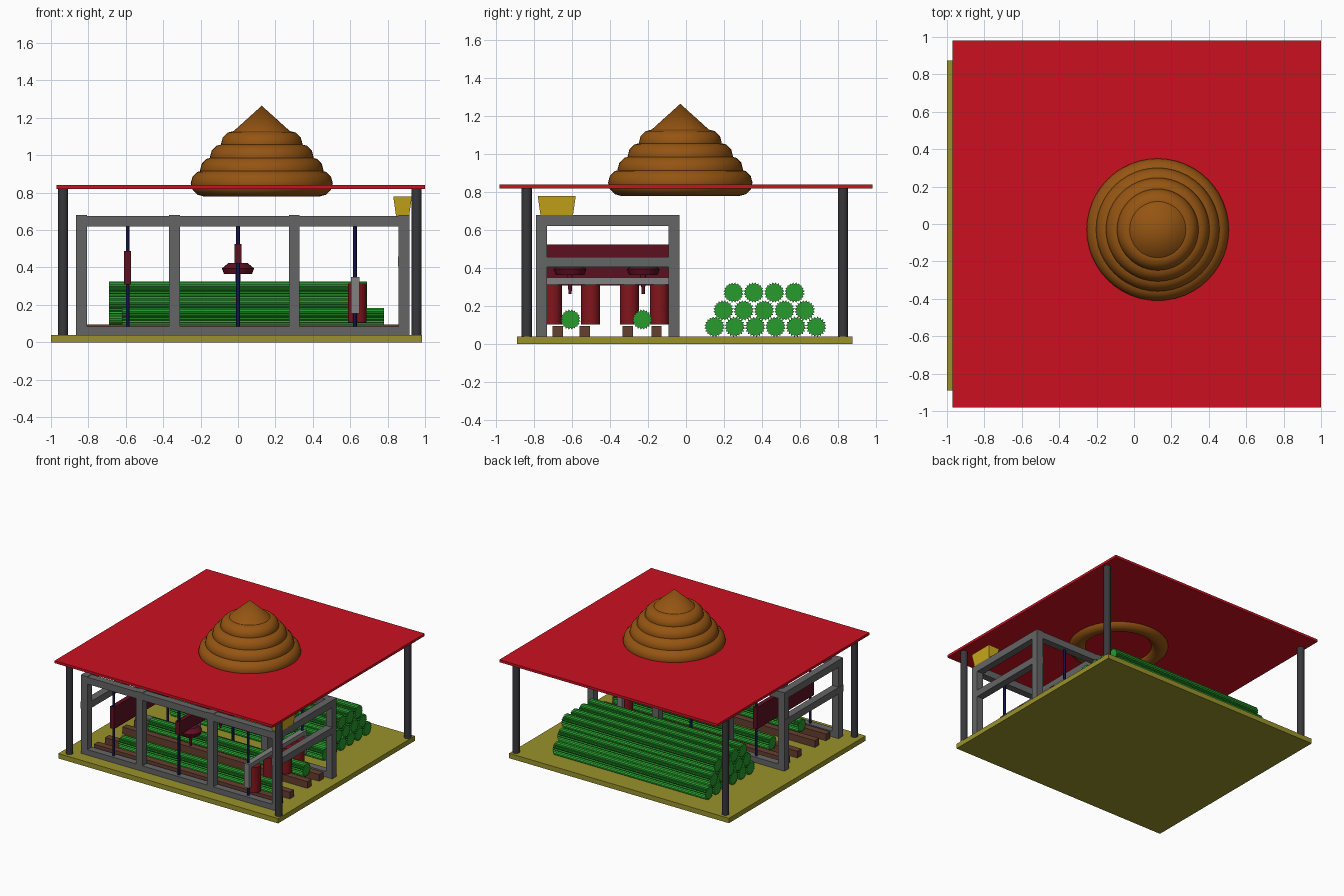
import bpy, bmesh, math
from mathutils import Matrix

if "Cube" in bpy.data.objects:
    bpy.data.objects.remove(bpy.data.objects["Cube"])


def material(name, r, g, b):
    m = bpy.data.materials.new(name)
    m.diffuse_color = (r, g, b, 1)
    m.use_nodes = True
    m.node_tree.nodes["Principled BSDF"].inputs["Base Color"].default_value = m.diffuse_color
    return m


RED = material("red", 0.6, 0.005, 0.015)
OLIVE = material("olive", 0.32, 0.29, 0.025)
DARK = material("charcoal", 0.04, 0.04, 0.045)
GREY = material("steel", 0.13, 0.13, 0.13)
LIGHT = material("light_steel", 0.22, 0.22, 0.22)
NAVY = material("navy", 0.006, 0.006, 0.06)
MAROON = material("maroon", 0.11, 0.005, 0.015)
CRIMSON = material("roller_red", 0.22, 0.008, 0.012)
BROWN = material("plank_brown", 0.13, 0.05, 0.03)
GREEN = material("green", 0.02, 0.33, 0.025)
YELLOW = material("yellow", 0.6, 0.4, 0.01)
ORANGE = material("burnt_orange", 0.3, 0.09, 0.006)


def finish(name, bm, mat, smooth=False):
    bmesh.ops.recalc_face_normals(bm, faces=bm.faces)
    me = bpy.data.meshes.new(name)
    bm.to_mesh(me)
    bm.free()
    me.materials.append(mat)
    ob = bpy.data.objects.new(name, me)
    bpy.context.collection.objects.link(ob)
    if smooth:
        bpy.ops.object.select_all(action='DESELECT')
        bpy.context.view_layer.objects.active = ob
        ob.select_set(True)
        bpy.ops.object.shade_smooth_by_angle(angle=math.radians(35))
    return ob


def box(name, x, y, z, mat, flare=0):
    """Box from (min, max) ranges; flare widens the top."""
    bm = bmesh.new()
    bmesh.ops.create_cube(bm, size=1)
    for v in bm.verts:
        f = flare if v.co.z > 0 else 0
        sx, sy = math.copysign(f, v.co.x), math.copysign(f, v.co.y)
        v.co = (sum(x) / 2 + v.co.x * (x[1] - x[0]) + sx,
                sum(y) / 2 + v.co.y * (y[1] - y[0]) + sy,
                sum(z) / 2 + v.co.z * (z[1] - z[0]))
    return finish(name, bm, mat)


def cone(name, x, y, z0, z1, r0, r1, mat, n=24):
    bm = bmesh.new()
    bmesh.ops.create_cone(bm, cap_ends=True, segments=n, radius1=r0, radius2=r1, depth=z1 - z0,
                          matrix=Matrix.Translation((x, y, (z0 + z1) / 2)))
    return finish(name, bm, mat, True)


def ring(name, x, y, z, major, minor, mat, n=48, k=12):
    bm = bmesh.new()
    loops = []
    for i in range(n):
        a = 2 * math.pi * i / n
        loops.append([bm.verts.new((x + math.cos(a) * (major + minor * math.cos(b)),
                                    y + math.sin(a) * (major + minor * math.cos(b)),
                                    z + minor * math.sin(b)))
                      for b in (2 * math.pi * j / k for j in range(k))])
    for i in range(n):
        p, q = loops[i], loops[(i + 1) % n]
        for j in range(k):
            bm.faces.new((p[j], q[j], q[(j + 1) % k], p[(j + 1) % k]))
    return finish(name, bm, mat, True)


def ribbed_log(name, x0, x1, y, z, teeth=20):
    """Star section extruded along x."""
    bm = bmesh.new()
    section = []
    for i in range(teeth * 2):
        r = 0.054 if i % 2 else 0.044
        a = math.pi * i / teeth
        section.append(bm.verts.new((x0, y + r * math.cos(a), z + r * math.sin(a))))
    face = bm.faces.new(section)
    out = bmesh.ops.extrude_face_region(bm, geom=[face], use_keep_orig=True)
    for v in out['geom']:
        if isinstance(v, bmesh.types.BMVert):
            v.co.x = x1
    return finish(name, bm, GREEN)


# Floor, roof and corner columns
box("floor_slab", (-1, 0.985), (-0.89, 0.875), (0, 0.04), OLIVE)
box("roof_sheet", (-0.97, 1), (-0.98, 0.98), (0.82, 0.84), RED)
for x in (-0.935, 0.955):
    for y in (-0.838, 0.826):
        cone("roof_column", x, y, 0.04, 0.82, 0.027, 0.027, DARK)

# Stacked rings with a pointed cap on the roof
CX, CY = 0.127, -0.03
for i, major in enumerate((0.31, 0.26, 0.207, 0.148)):
    ring("roof_pile_ring", CX, CY, 0.85 + 0.07 * i, major, 0.07, ORANGE)
cone("roof_pile_tip", CX, CY, 1.125, 1.265, 0.155, 0, ORANGE, 48)

# Machine frame
POSTS = (-0.865, -0.368, 0.272, 0.858)
W = 0.058
FRONT, BACK = (-0.79, -0.79 + W), (-0.035 - W, -0.035)
SPAN = (FRONT[0], BACK[1])
for y in (FRONT, BACK):
    for x in POSTS:
        box("frame_post", (x, x + W), y, (0.04, 0.675), GREY)
    for z in ((0.04, 0.085), (0.62, 0.676)):
        box("frame_rail", (POSTS[0], POSTS[-1] + W), y, z, GREY)
for x in POSTS:
    box("frame_cross_beam", (x, x + W), SPAN, (0.622, 0.68), GREY)
for x in (POSTS[0], POSTS[-1]):
    box("frame_end_beam", (x - 0.002, x + W), SPAN, (0.405, 0.46), GREY)

# Floor planks
for y in (-0.675, -0.533, -0.307, -0.155):
    box("floor_plank", (-0.81, 0.86), (y - 0.027, y + 0.027), (0.04, 0.095), BROWN)

# Guide rods and carriages
INNER = (-0.735, -0.09)
for x in (-0.59, 0, 0.625):
    for y in (FRONT[0] + W / 2, BACK[0] + W / 2):
        cone("guide_rod", x, y, 0.08, 0.62, 0.01, 0.01, NAVY, 12)
box("press_plate", (-0.61, -0.573), (-0.78, -0.045), (0.31, 0.487), MAROON)
box("cutter_beam", (-0.018, 0.018), (-0.78, -0.045), (0.42, 0.525), MAROON)
box("roller_carrier", (0.605, 0.65), (-0.78, -0.045), (0.315, 0.35), LIGHT)
for y in ((-0.785, -0.755), (-0.07, -0.04)):
    box("roller_carrier_leg", (0.605, 0.65), y, (0.155, 0.35), LIGHT)

# Cutter heads
for y in (-0.61, -0.225):
    cone("cutter_disc_rim", 0, y, 0.365, 0.395, 0.075, 0.086, MAROON)
    cone("cutter_disc_top", 0, y, 0.395, 0.425, 0.086, 0.05, MAROON)
    cone("cutter_bit", 0, y, 0.265, 0.37, 0.008, 0.015, MAROON, 12)

# Feed rollers
for y in (-0.703, -0.502, -0.298, -0.14):
    cone("feed_roller", 0.637, y, 0.105, 0.315, 0.05, 0.05, CRIMSON)

# Yellow box on the frame corner
box("control_box", (0.845, 0.915), (-0.765, -0.595), (0.676, 0.78), YELLOW, 0.015)

# Ribbed logs in the machine and in the stack
for y in (-0.608, -0.23):
    ribbed_log("feed_log", -0.62, 0.78, y, 0.13)
for row, (count, start, z) in enumerate(((6, 0.15, 0.092), (5, 0.197, 0.178), (4, 0.25, 0.272))):
    for i in range(count):
        ribbed_log("stacked_log", -0.69, 0.69, start + 0.107 * i, z)
